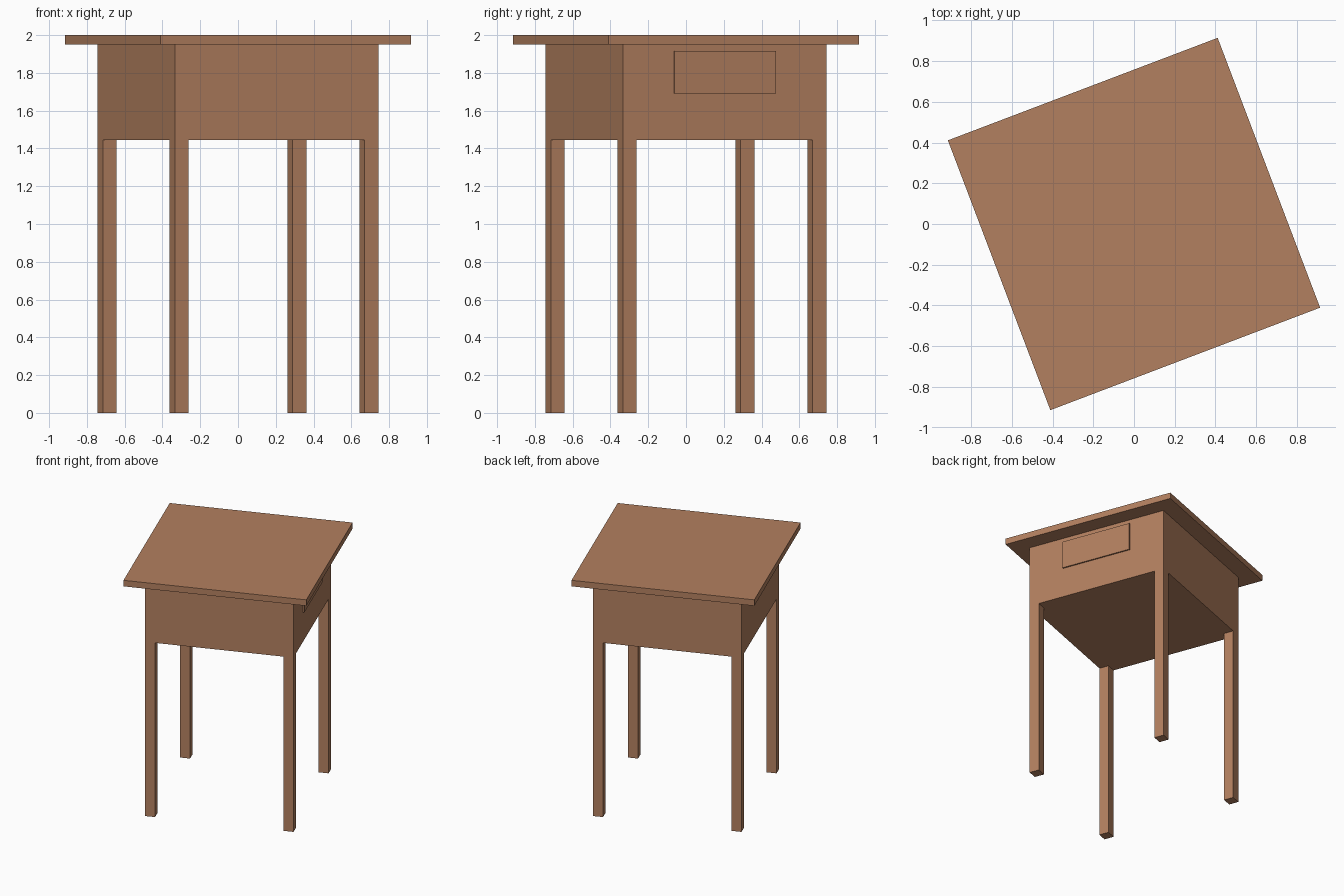
import bpy
import math
from mathutils import Matrix

if "Cube" in bpy.data.objects:
    bpy.data.objects.remove(bpy.data.objects["Cube"])

TURN = Matrix.Rotation(math.radians(20.8), 4, 'Z')   # whole table is turned about z

wood = bpy.data.materials.new("warm brown wood")
wood.diffuse_color = (0.45, 0.215, 0.115, 1.0)
wood.use_nodes = True
wood.node_tree.nodes["Principled BSDF"].inputs["Base Color"].default_value = wood.diffuse_color


def box(name, lo, hi):
    """Axis-aligned box in table space, then turned with the table."""
    bpy.ops.mesh.primitive_cube_add(size=1)
    ob = bpy.context.object
    ob.name = name
    size = [b - a for a, b in zip(lo, hi)]
    mid = [(a + b) / 2 for a, b in zip(lo, hi)]
    ob.data.transform(TURN @ Matrix.Translation(mid) @ Matrix.Diagonal((*size, 1)))
    ob.data.materials.append(wood)
    return ob


TOP, BODY, LEG = 0.709, 0.576, 0.078   # half widths of top and body, leg thickness
Z_BODY, Z_TOP = 1.445, 1.95

# Table top and cabinet body
box("table_top", (-TOP, -TOP, Z_TOP), (TOP, TOP, 2.0))
box("cabinet_body", (-BODY, -BODY, Z_BODY), (BODY, BODY, Z_TOP))

# Drawer front, slightly proud of the +x side
box("drawer_front", (BODY - 0.01, -0.287, 1.69), (BODY + 0.011, 0.287, 1.915))

# Four square legs flush with the body corners
for sx, x_name in ((-1, "left"), (1, "right")):
    for sy, y_name in ((-1, "front"), (1, "back")):
        xs = sorted((sx * BODY, sx * (BODY - LEG)))
        ys = sorted((sy * BODY, sy * (BODY - LEG)))
        box(f"{y_name}_{x_name}_leg", (xs[0], ys[0], 0), (xs[1], ys[1], Z_BODY))
